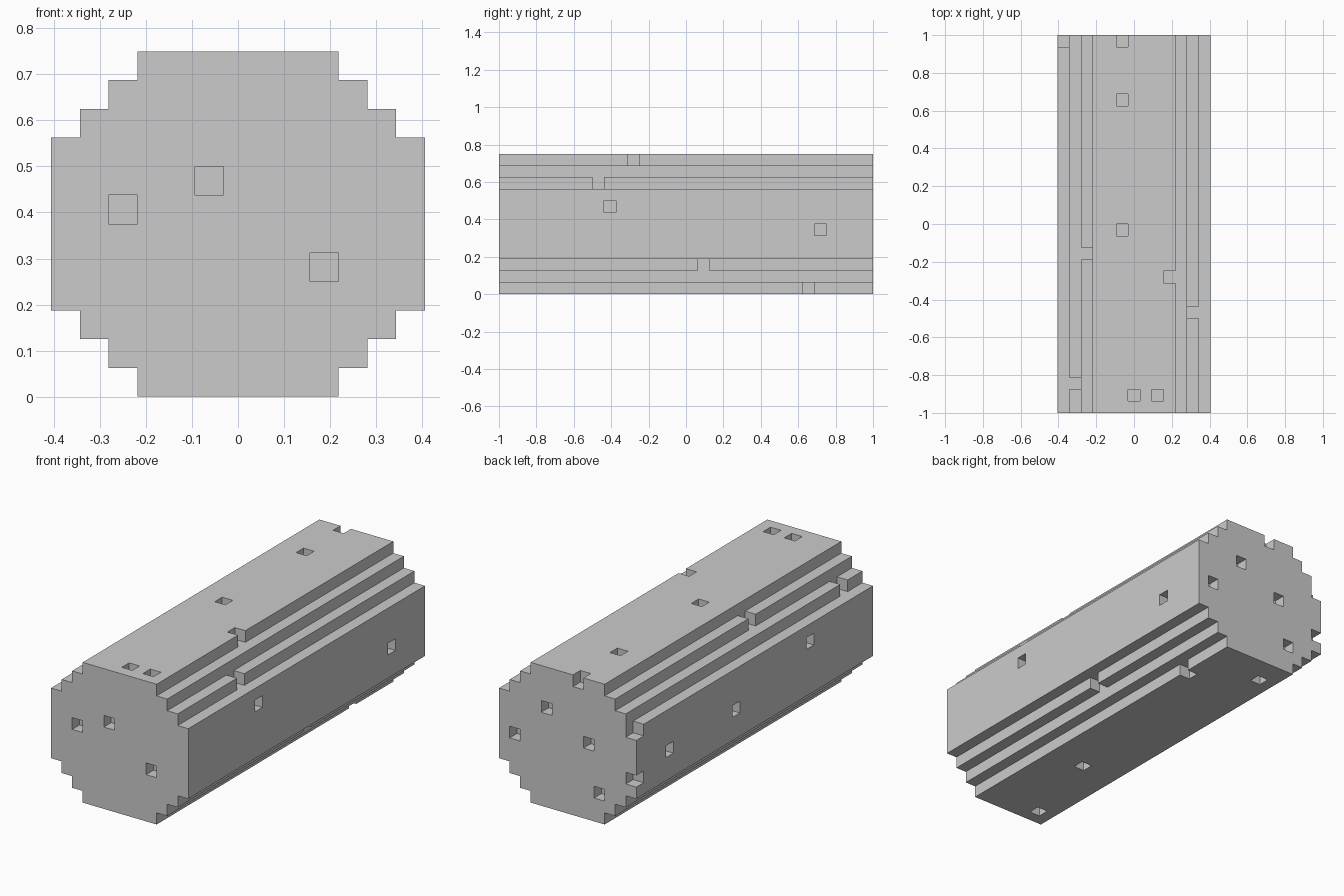
import bpy, bmesh, math

if "Cube" in bpy.data.objects:
    bpy.data.objects.remove(bpy.data.objects["Cube"])

U = 1 / 16                      # block size
HALF, LEN, TALL = 6, 32, 12     # columns run -6..6


def half_width(k):
    # stepped round cross-section, mirrored top to bottom
    return min(3 + min(k, TALL - 1 - k), HALF)


# solid log: grid cells (column, row along y, layer)
cells = {(i, j, k)
         for k in range(TALL)
         for i in range(-half_width(k), half_width(k) + 1)
         for j in range(LEN)}

# one-block pits and edge chips, grouped by face
top = [(i, j, 11) for i, j in ((-1, 31), (-1, 26), (-1, 15), (0, 1), (2, 1), (3, 11))]
bottom = [(i, j, 0) for i, j in ((-2, 29), (0, 9), (-2, 1), (3, 26))]
front = [(i, 0, k) for i, k in ((-4, 6), (-1, 7), (3, 4))]
back = [(i, 31, k) for i, k in ((2, 8), (5, 5), (-2, 6), (-3, 2), (-6, 8), (-6, 4))]
right = [(6, j, k) for j, k in ((9, 7), (27, 5))]
left = [(-6, j, k) for j, k in ((8, 7), (18, 5), (27, 5))]
steps = [(-4, 13, 10), (-5, 2, 9), (5, 8, 9), (5, 17, 2)]
cells -= set(top + bottom + front + back + right + left + steps)

# skin: one quad wherever a solid cell meets an empty one
bm = bmesh.new()
corners = {}


def corner(p):
    if p not in corners:
        corners[p] = bm.verts.new(((p[0] - 0.5) * U, (p[1] - LEN / 2) * U, p[2] * U))
    return corners[p]


for c in cells:
    for axis in range(3):
        for side in (0, 1):
            n = list(c)
            n[axis] += 2 * side - 1
            if tuple(n) in cells:
                continue
            quad = []
            for a, b in ((0, 0), (1, 0), (1, 1), (0, 1)):
                p = list(c)
                p[axis] += side
                p[(axis + 1) % 3] += a
                p[(axis + 2) % 3] += b
                quad.append(corner(tuple(p)))
            bm.faces.new(quad if side else quad[::-1])

# merge flat areas into large faces
bmesh.ops.dissolve_limit(bm, angle_limit=math.radians(1), verts=bm.verts[:], edges=bm.edges[:])

mesh = bpy.data.meshes.new("block_log")
bm.to_mesh(mesh)
bm.free()
log = bpy.data.objects.new("block_log", mesh)
bpy.context.collection.objects.link(log)
